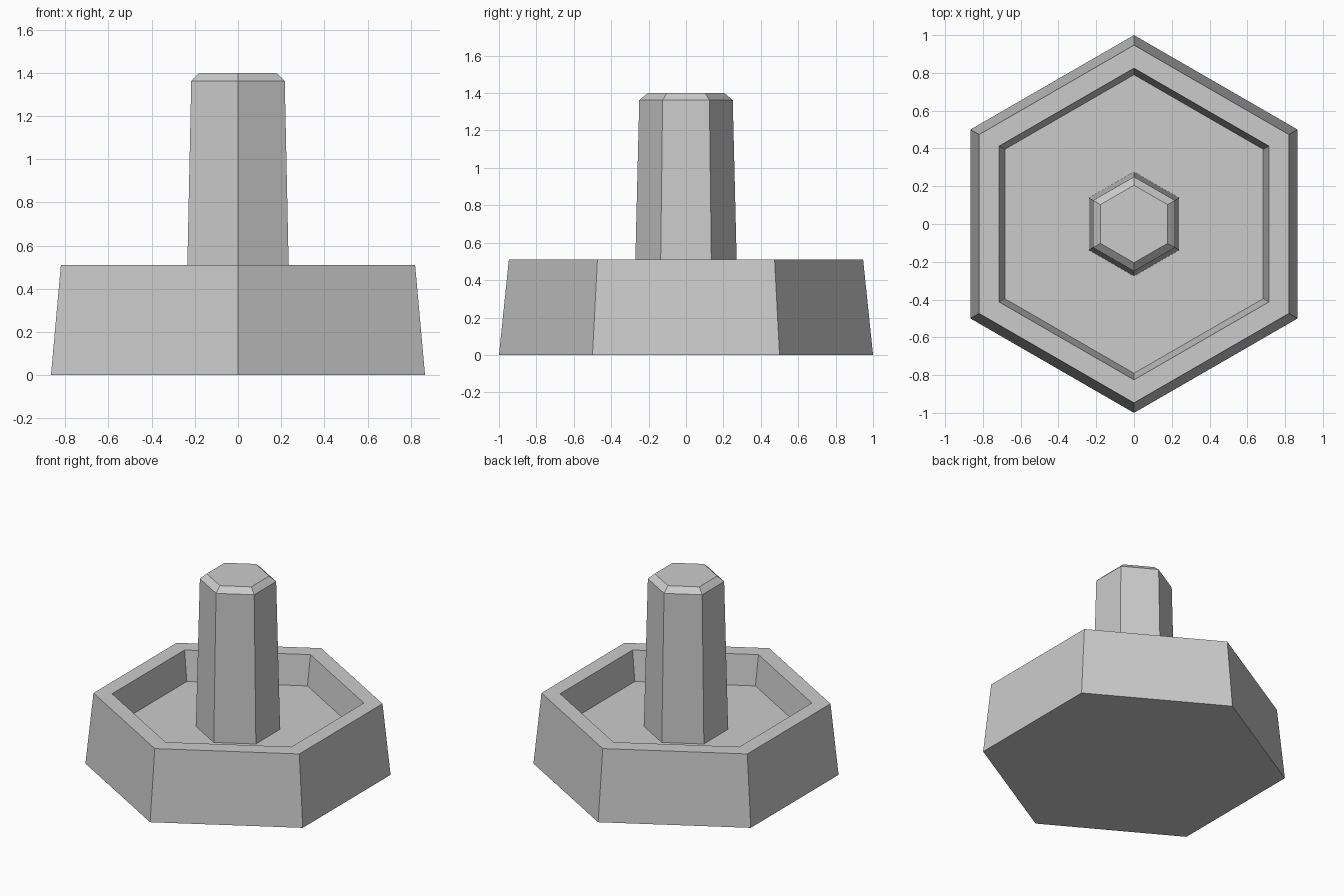
import bpy, bmesh
from math import sin, cos, pi

if "Cube" in bpy.data.objects:
    bpy.data.objects.remove(bpy.data.objects["Cube"])

SIDES = 6


def hex_loft(name, profile):
    """Stack hexagonal rings (radius, z) with corners on the y axis, capped at both ends."""
    bm = bmesh.new()
    rings = []
    for r, z in profile:
        rings.append([bm.verts.new((r * sin(2 * pi * i / SIDES), -r * cos(2 * pi * i / SIDES), z))
                      for i in range(SIDES)])
    for a, b in zip(rings, rings[1:]):
        for i in range(SIDES):
            j = (i + 1) % SIDES
            bm.faces.new((a[i], a[j], b[j], b[i]))
    bm.faces.new(rings[0][::-1])
    bm.faces.new(rings[-1])
    bmesh.ops.recalc_face_normals(bm, faces=bm.faces)
    mesh = bpy.data.meshes.new(name)
    bm.to_mesh(mesh)
    bm.free()
    obj = bpy.data.objects.new(name, mesh)
    bpy.context.collection.objects.link(obj)
    return obj


# Tapered tray: outer wall, flat rim, sloped inner wall, floor
hex_loft("tray_base", [(1.0, 0), (0.947, 0.51), (0.825, 0.51), (0.79, 0.298)])

# Tapered central post with chamfered top, standing on the tray floor
hex_loft("center_post", [(0.276, 0.298), (0.25, 1.362), (0.205, 1.4)])
